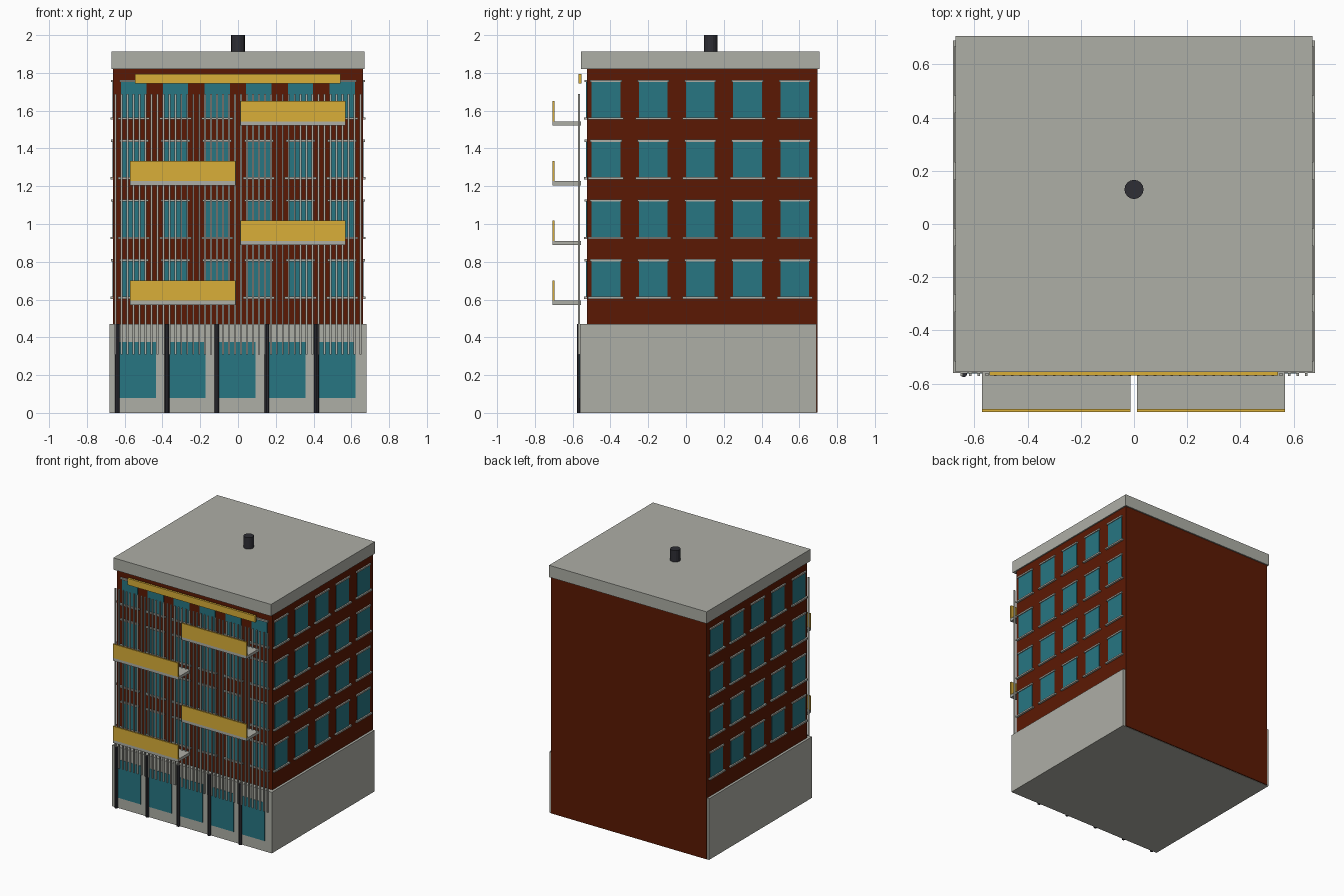
import bpy, bmesh
from mathutils import Matrix, Vector

if "Cube" in bpy.data.objects:
    bpy.data.objects.remove(bpy.data.objects["Cube"])


def material(name, rgb):
    m = bpy.data.materials.new(name)
    m.diffuse_color = (*rgb, 1)
    m.use_nodes = True
    m.node_tree.nodes["Principled BSDF"].inputs["Base Color"].default_value = m.diffuse_color
    return m


CONCRETE = material("concrete grey", (0.42, 0.425, 0.38))
BRICK = material("brick red", (0.105, 0.0095, 0.001))
GLASS = material("teal glass", (0.02, 0.18, 0.226))
YELLOW = material("yellow panel", (0.70, 0.43, 0.04))
DARK = material("dark metal", (0.028, 0.028, 0.036))


def finish(name, bm, mat):
    me = bpy.data.meshes.new(name)
    bm.to_mesh(me)
    bm.free()
    me.materials.append(mat)
    ob = bpy.data.objects.new(name, me)
    bpy.context.collection.objects.link(ob)
    return ob


def boxes(name, mat, spans):
    """One object from boxes given as (x0, x1, y0, y1, z0, z1)."""
    bm = bmesh.new()
    for x0, x1, y0, y1, z0, z1 in spans:
        centre = Vector(((x0 + x1) / 2, (y0 + y1) / 2, (z0 + z1) / 2))
        size = (x1 - x0, y1 - y0, z1 - z0, 1)
        bmesh.ops.create_cube(bm, size=1, matrix=Matrix.Translation(centre) @ Matrix.Diagonal(size))
    return finish(name, bm, mat)


def cylinders(name, mat, items, sides):
    """One object from upright cylinders given as (x, y, radius, z0, z1)."""
    bm = bmesh.new()
    for x, y, r, z0, z1 in items:
        bmesh.ops.create_cone(bm, cap_ends=True, segments=sides, radius1=r, radius2=r,
                              depth=z1 - z0, matrix=Matrix.Translation((x, y, (z0 + z1) / 2)))
    return finish(name, bm, mat)


# Main masses
boxes("brick_body", BRICK, [(-0.661, 0.661, -0.525, 0.697, 0.002, 1.90)])
boxes("ground_floor", CONCRETE, [(-0.68, 0.68, -0.56, 0.69, 0, 0.47)])
boxes("roof_parapet", CONCRETE, [(-0.671, 0.671, -0.557, 0.707, 1.821, 1.912)])
cylinders("roof_vent", DARK, [(0, 0.13, 0.036, 1.90, 2.0)], 16)

# Upper windows with lintels and sills
glass, trim = [], []
for row in range(4):
    z0 = 0.611 + row * 0.3165
    z1 = z0 + 0.193
    for col in range(6):                                   # front
        x = (col - 2.5) * 0.2205
        glass.append((x - 0.067, x + 0.067, -0.530, -0.520, z0, z1))
        trim.append((x - 0.077, x + 0.077, -0.538, -0.520, z1 - 0.002, z1 + 0.01))
        trim.append((x - 0.084, x + 0.084, -0.541, -0.520, z0 - 0.008, z0 + 0.004))
    for col in range(5):                                   # both sides
        y = 0.076 + (col - 2) * 0.25
        for s in (-1, 1):
            a, b, c = [sorted((s * 0.655, s * out)) for out in (0.665, 0.672, 0.676)]
            glass.append((*a, y - 0.076, y + 0.076, z0, z1))
            trim.append((*b, y - 0.084, y + 0.084, z1 - 0.002, z1 + 0.01))
            trim.append((*c, y - 0.094, y + 0.094, z0 - 0.008, z0 + 0.004))
boxes("upper_windows", GLASS, glass)
boxes("window_lintels_and_sills", CONCRETE, trim)

# Shop windows and slim columns along the street
bays = [-0.64 + i * 0.264 for i in range(5)]
boxes("shop_windows", GLASS, [(x + 0.01, x + 0.205, -0.563, -0.555, 0.08, 0.375) for x in bays])
cylinders("street_columns", DARK, [(x, -0.564, 0.0125, 0, 0.47) for x in bays], 8)

# Screen of vertical bars
bars = []
for i in range(42):
    x = (i - 20.5) * 0.0316
    bars.append((x - 0.005, x + 0.005, -0.571, -0.5605, 0.31, 1.687))
boxes("screen_bars", CONCRETE, bars)

# Balconies alternate left and right
slabs, panels = [], []
for level in range(4):
    z = 0.594 + level * 0.3165
    x0, x1 = (-0.571, -0.014) if level % 2 == 0 else (0.012, 0.568)
    slabs.append((x0, x1, -0.706, -0.556, z - 0.022, z))
    panels.append((x0, x1, -0.707, -0.696, z, z + 0.107))
boxes("balcony_slabs", CONCRETE, slabs)
boxes("balcony_panels", YELLOW, panels)

# Long panel under the roof edge
boxes("top_panel", YELLOW, [(-0.544, 0.542, -0.569, -0.552, 1.743, 1.793)])
